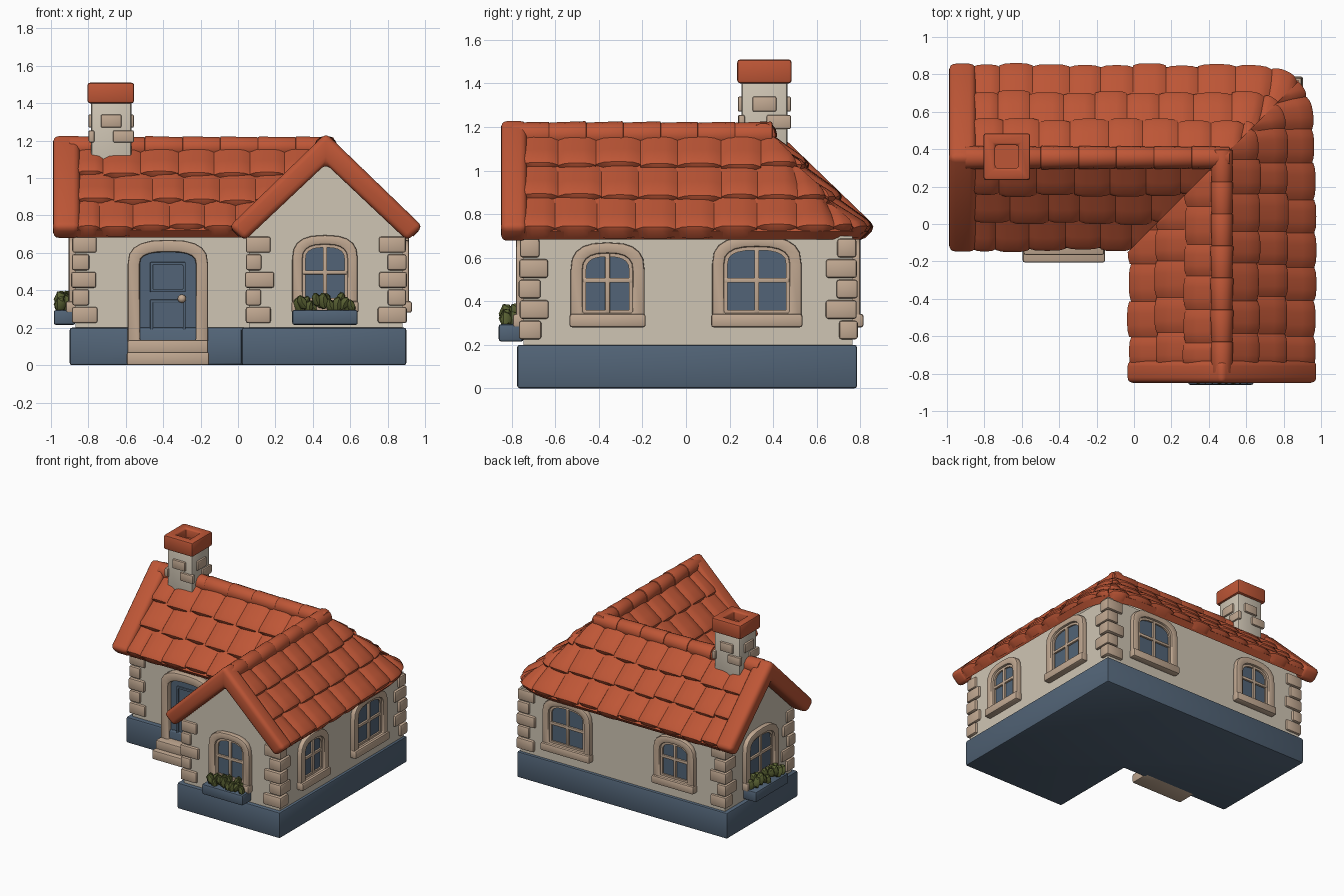
import bpy, bmesh, math, random
from mathutils import Matrix, Vector

if "Cube" in bpy.data.objects:
    bpy.data.objects.remove(bpy.data.objects["Cube"])
random.seed(4)

def material(name, r, g, b):
    lin = lambda c: (c / 255 / 12.92) if c < 11 else ((c / 255 + 0.055) / 1.055) ** 2.4
    m = bpy.data.materials.new(name)
    m.diffuse_color = (lin(r), lin(g), lin(b), 1)
    m.use_nodes = True
    m.node_tree.nodes["Principled BSDF"].inputs["Base Color"].default_value = m.diffuse_color
    return m

ROOF = material("roof red", 190, 86, 54)
WALL = material("plaster", 207, 197, 180)
STONE = material("tan stone", 194, 169, 146)
BLUE = material("slate blue", 82, 100, 119)
GREEN = material("leaf green", 88, 96, 50)
IDENT = Matrix.Identity(4)

def finish(name, bm, mat):
    bmesh.ops.recalc_face_normals(bm, faces=bm.faces)
    me = bpy.data.meshes.new(name)
    bm.to_mesh(me)
    me.materials.append(mat)
    ob = bpy.data.objects.new(name, me)
    bpy.context.collection.objects.link(ob)

def merge(bm, part, M, bevel, seg=2):
    """Bevel the sharp edges of a part and add it to bm."""
    bmesh.ops.recalc_face_normals(part, faces=part.faces)
    if bevel:
        sharp = [e for e in part.edges if len(e.link_faces) == 2 and e.calc_face_angle(0) > 0.6]
        bmesh.ops.bevel(part, geom=sharp, offset=bevel, segments=seg, affect='EDGES',
                        profile=0.5, clamp_overlap=True)
    part.transform(M)
    me = bpy.data.meshes.new("tmp")
    part.to_mesh(me)
    bm.from_mesh(me)
    bpy.data.meshes.remove(me)
    part.free()

def box(bm, lo, hi, bevel=0.01, M=IDENT):
    p = bmesh.new()
    mid = [(a + b) / 2 for a, b in zip(lo, hi)]
    size = [abs(b - a) for a, b in zip(lo, hi)]
    bmesh.ops.create_cube(p, size=1, matrix=Matrix.Translation(mid) @ Matrix.Diagonal((*size, 1)))
    merge(bm, p, M, bevel)

def prism(bm, pts, w0, w1, M=IDENT, bevel=0.0, seg=2):
    """Extrude a 2D outline from w0 to w1 along the local third axis."""
    p = bmesh.new()
    f = p.faces.new([p.verts.new((a, b, w0)) for a, b in pts])
    r = bmesh.ops.extrude_face_region(p, geom=[f])
    bmesh.ops.translate(p, vec=(0, 0, w1 - w0), verts=[v for v in r['geom'] if isinstance(v, bmesh.types.BMVert)])
    merge(bm, p, M, bevel, seg)

def ring(bm, outer, inner, w0, w1, M, bevel):
    p = bmesh.new()
    L = [[p.verts.new((a, b, w)) for a, b in o] for o, w in ((outer, w0), (outer, w1), (inner, w1), (inner, w0))]
    n = len(outer)
    for k in range(4):
        A, B = L[k], L[(k + 1) % 4]
        for i in range(n):
            p.faces.new((A[i], A[(i + 1) % n], B[(i + 1) % n], B[i]))
    merge(bm, p, M, bevel)

def wall_frame(origin, u, out):
    return Matrix.Translation(origin) @ Matrix((u, (0, 0, 1), out)).transposed().to_4x4()

# ---- foundation and walls (L-shaped plan) ----
RX, RY, D, Z0, K = 0.47, 0.355, 0.46, 1.14, 0.97      # ridge lines, half span, height, slope
def ell(x0, xi, x1, y0, yi, y1):
    return [(x0, yi), (xi, yi), (xi, y0), (x1, y0), (x1, y1), (x0, y1)]

bm = bmesh.new()
prism(bm, ell(-0.9, 0.02, 0.9, -0.775, -0.085, 0.785), 0, 0.2, bevel=0.012)
finish("foundation", bm, BLUE)

bm = bmesh.new()
prism(bm, ell(-0.87, 0.06, 0.88, -0.745, -0.05, 0.765), 0.19, 0.70)
gable = [(-0.41, 0.69), (0.41, 0.69), (0.41, 0.735), (0, 1.12), (-0.41, 0.735)]
M_FRONT = wall_frame((RX, 0, 0), (1, 0, 0), (0, -1, 0))
M_LEFT = wall_frame((0, RY, 0), (0, -1, 0), (-1, 0, 0))
prism(bm, gable, -RY, 0.745, M_FRONT)
prism(bm, gable, -RX, 0.87, M_LEFT)
finish("walls", bm, WALL)

# ---- corner stones ----
bm = bmesh.new()
for cx, cy, sx, sy in ((0.06, -0.745, 1, 1), (0.88, -0.745, -1, 1), (0.88, 0.765, -1, -1),
                       (-0.87, 0.765, 1, -1), (-0.87, -0.05, 1, 1)):
    for i in range(5):
        z = 0.225 + i * 0.094
        a, b = ((0.12, 0.07) if i % 2 == 0 else (0.07, 0.12))
        a += random.uniform(-0.01, 0.015)
        b += random.uniform(-0.01, 0.015)
        o = 0.02 + random.uniform(-0.004, 0.004)
        box(bm, (cx - sx * o, cy - sy * o, z), (cx + sx * a, cy + sy * b, z + 0.086), 0.012)
finish("corner_stones", bm, STONE)

# ---- roof slopes: rounded tiles over a solid underlay ----
def patch(bm, place, s0, s1, rows, cols, crown, hbot, tuck=0.0):
    top, bot = [], []
    for j, (d, h) in enumerate(rows):
        t, b = [], []
        for i in range(cols + 1):
            q = 2 * i / cols - 1
            s = s0 + (s1 - s0) * i / cols
            dd = d - (tuck * q ** 4 if j == len(rows) - 1 else 0)
            t.append(bm.verts.new(place(s, dd, h + crown * (1 - q ** 4))))
            b.append(bm.verts.new(place(s, dd, hbot)))
        top.append(t)
        bot.append(b)
    for j in range(len(rows) - 1):
        for i in range(cols):
            for g in (top, bot):
                bm.faces.new((g[j][i], g[j][i + 1], g[j + 1][i + 1], g[j + 1][i]))
        for i in (0, cols):
            bm.faces.new((top[j][i], top[j + 1][i], bot[j + 1][i], bot[j][i]))
    for j in (0, len(rows) - 1):
        for i in range(cols):
            bm.faces.new((top[j][i], top[j][i + 1], bot[j][i + 1], bot[j][i]))

def slope(name, along_x, side):
    def place(s, d, h):
        e, z = side * (d + 0.69 * h), Z0 - K * d + 0.72 * h
        return (s, RY + e, z) if along_x else (RX + e, s, z)
    start, end = (-0.86, 1.0) if along_x else (-0.76, 0.9)
    bm = bmesh.new()
    patch(bm, place, start, end, [(D * k / 5, 0.035) for k in range(6)], 30, 0, -0.015)
    for d0, d1 in ((0.02, 0.165), (0.165, 0.315), (0.315, D)):
        s = start - random.uniform(0, 0.06)
        while s < end:
            w = random.uniform(0.165, 0.205)
            j = random.uniform(-0.008, 0.008)
            e = d1 + j
            rows = [(d0 - 0.015, 0.03), ((d0 + e) / 2, 0.047), (e - 0.025, 0.057), (e - 0.007, 0.05), (e, 0.03)]
            patch(bm, place, max(s, start), min(s + w, end + 0.1), rows, 6, 0.016, 0.0, 0.012)
            s += w
    # meet the neighbouring slope along the hip and valley diagonal
    bmesh.ops.bisect_plane(bm, geom=bm.verts[:] + bm.edges[:] + bm.faces[:], plane_co=(RX - RY, 0, 0),
                           plane_no=(1, -1, 0), clear_outer=along_x, clear_inner=not along_x)
    # round off the hipped back corner
    for v in bm.verts:
        a, b = v.co.x - RX, v.co.y - RY
        if a > 0.001 and b > 0.001:
            f = max(a, b) / (a ** 3.7 + b ** 3.7) ** (1 / 3.7)
            v.co.x, v.co.y = RX + a * f, RY + b * f
    finish(name, bm, ROOF)

slope("back_roof_slope", True, 1)
slope("front_roof_slope", True, -1)
slope("right_roof_slope", False, 1)
slope("inner_roof_slope", False, -1)

# ---- ridge caps ----
bm = bmesh.new()
for axis, a, b in ((0, -0.9, RX + 0.04), (1, -0.8, RY + 0.04)):
    n = 7
    step = (b - a) / n
    for i in range(n):
        p = bmesh.new()
        bmesh.ops.create_cone(p, cap_ends=True, segments=14, radius1=0.06 + random.uniform(0, 0.004),
                              radius2=0.057, depth=step + 0.004)
        c = a + (i + 0.5) * step
        rot = Matrix.Rotation(math.pi / 2, 4, 'Y' if axis == 0 else 'X')
        loc = (c, RY, 1.163) if axis == 0 else (RX, c, 1.163)
        merge(bm, p, Matrix.Translation(loc) @ rot, 0.008)
finish("ridge_caps", bm, ROOF)

# ---- thick rounded gable edges ----
chevron = [(0, 1.24), (0.518, 0.74), (0.435, 0.665), (0, 1.075), (-0.435, 0.665), (-0.518, 0.74)]
bm = bmesh.new()
prism(bm, chevron, 0.73, 0.85, M_FRONT, 0.03, 3)
prism(bm, chevron, 0.845, 0.99, M_LEFT, 0.035, 3)
finish("gable_edges", bm, ROOF)

# ---- chimney ----
bm = bmesh.new()
box(bm, (-0.785, 0.255, 1.0), (-0.57, 0.465, 1.42), 0.012)
finish("chimney_shaft", bm, WALL)
bm = bmesh.new()
sq = lambda r: [(-0.68 - r, 0.36 - r), (-0.68 + r, 0.36 - r), (-0.68 + r, 0.36 + r), (-0.68 - r, 0.36 + r)]
ring(bm, sq(0.125), sq(0.062), 1.4, 1.51, IDENT, 0.014)
prism(bm, sq(0.07), 1.41, 1.44)
finish("chimney_cap", bm, ROOF)
bm = bmesh.new()
C = Vector((-0.678, 0.36, 0))
for k in range(4):
    M = Matrix.Translation(C) @ Matrix.Rotation(k * math.pi / 2, 4, 'Z')
    box(bm, (-0.055, -0.122, 1.27), (0.055, -0.09, 1.34), 0.008, M)
    box(bm, (0.01, -0.12, 1.19), (0.122, -0.09, 1.255), 0.008, M)
finish("chimney_stones", bm, STONE)

# ---- windows ----
def arch(a, v0, vs, rise, n=10):
    pts = [(-a, v0), (a, v0)]
    for i in range(n + 1):
        t = math.pi * i / n
        c, s = math.cos(t), math.sin(t)
        pts.append((a * math.copysign(abs(c) ** 0.75, c), vs + rise * max(s, 0) ** 0.75))
    return pts

def window(name, M, a, top):
    g, vs = a - 0.055, top - 0.13
    frame, glass = bmesh.new(), bmesh.new()
    ring(frame, arch(a, 0.3, vs, 0.13), arch(g, 0.345, vs, 0.08), -0.01, 0.035, M, 0.01)
    ring(frame, arch(g + 0.005, 0.335, vs, 0.085), arch(g - 0.016, 0.36, vs, 0.064), -0.01, 0.018, M, 0)
    box(frame, (-a - 0.005, 0.28, -0.01), (a + 0.005, 0.342, 0.05), 0.012, M)
    box(frame, (-0.011, 0.33, 0), (0.011, top - 0.05, 0.02), 0.004, M)
    box(frame, (-g, 0.485, 0), (g, 0.507, 0.02), 0.004, M)
    prism(glass, arch(g, 0.34, vs, 0.08), -0.002, 0.006, M)
    finish(name + "_frame", frame, STONE)
    finish(name + "_glass", glass, BLUE)

def flower_box(name, M, a):
    bm = bmesh.new()
    box(bm, (-a, 0.215, 0.0), (a, 0.295, 0.115), 0.012, M)
    finish(name + "_planter", bm, BLUE)
    bm = bmesh.new()
    for i in range(16):
        p = bmesh.new()
        r = random.uniform(0.03, 0.04)
        bmesh.ops.create_icosphere(p, subdivisions=1, radius=r)
        u = -a + 0.035 + (2 * a - 0.07) * i / 15
        loc = (u, random.uniform(0.31, 0.355), 0.04 + 0.04 * (i % 2))
        merge(bm, p, M @ Matrix.Translation(loc) @ Matrix.Rotation(random.uniform(-0.5, 0.5), 4, 'Z')
              @ Matrix.Diagonal((0.75, 1.3, 0.9, 1)), 0)
    finish(name + "_plants", bm, GREEN)

front = wall_frame((0.465, -0.745, 0), (1, 0, 0), (0, -1, 0))
left = wall_frame((-0.87, 0.35, 0), (0, -1, 0), (-1, 0, 0))
window("front_window", front, 0.175, 0.695)
window("left_window", left, 0.2, 0.70)
window("right_front_window", wall_frame((0.88, -0.36, 0), (0, 1, 0), (1, 0, 0)), 0.17, 0.67)
window("right_back_window", wall_frame((0.88, 0.325, 0), (0, 1, 0), (1, 0, 0)), 0.205, 0.70)
window("back_right_window", wall_frame((0.47, 0.765, 0), (-1, 0, 0), (0, 1, 0)), 0.205, 0.70)
window("back_left_window", wall_frame((-0.45, 0.765, 0), (-1, 0, 0), (0, 1, 0)), 0.175, 0.67)
flower_box("front", front, 0.175)
flower_box("left", left, 0.2)

# ---- door and steps ----
M = wall_frame((-0.375, -0.05, 0), (1, 0, 0), (0, -1, 0))
bm = bmesh.new()
ring(bm, arch(0.215, 0.1, 0.54, 0.13), arch(0.15, 0.13, 0.54, 0.065), -0.01, 0.06, M, 0.012)
finish("door_frame", bm, STONE)
bm = bmesh.new()
prism(bm, arch(0.152, 0.12, 0.54, 0.067), 0, 0.022, M)
for v0, v1 in ((0.17, 0.35), (0.39, 0.55)):
    P = [[(-r, v0 + 0.095 - r), (r, v0 + 0.095 - r), (r, v1 - 0.095 + r), (-r, v1 - 0.095 + r)] for r in (0.095, 0.08)]
    ring(bm, P[0], P[1], 0.015, 0.034, M, 0.004)
finish("door", bm, BLUE)
bm = bmesh.new()
bmesh.ops.create_uvsphere(bm, u_segments=12, v_segments=8, radius=0.023,
                          matrix=M @ Matrix.Translation((0.075 + 0.0, 0.355, 0.05)))
finish("door_knob", bm, STONE)
bm = bmesh.new()
box(bm, (-0.595, -0.205, 0), (-0.155, -0.04, 0.07), 0.01)
box(bm, (-0.59, -0.165, 0.06), (-0.16, -0.04, 0.135), 0.01)
finish("door_steps", bm, STONE)

# ---- smooth shading with sharp edges kept ----
for ob in bpy.context.scene.objects:
    ob.select_set(True)
    bpy.context.view_layer.objects.active = ob
bpy.ops.object.shade_smooth_by_angle(angle=math.radians(40))
